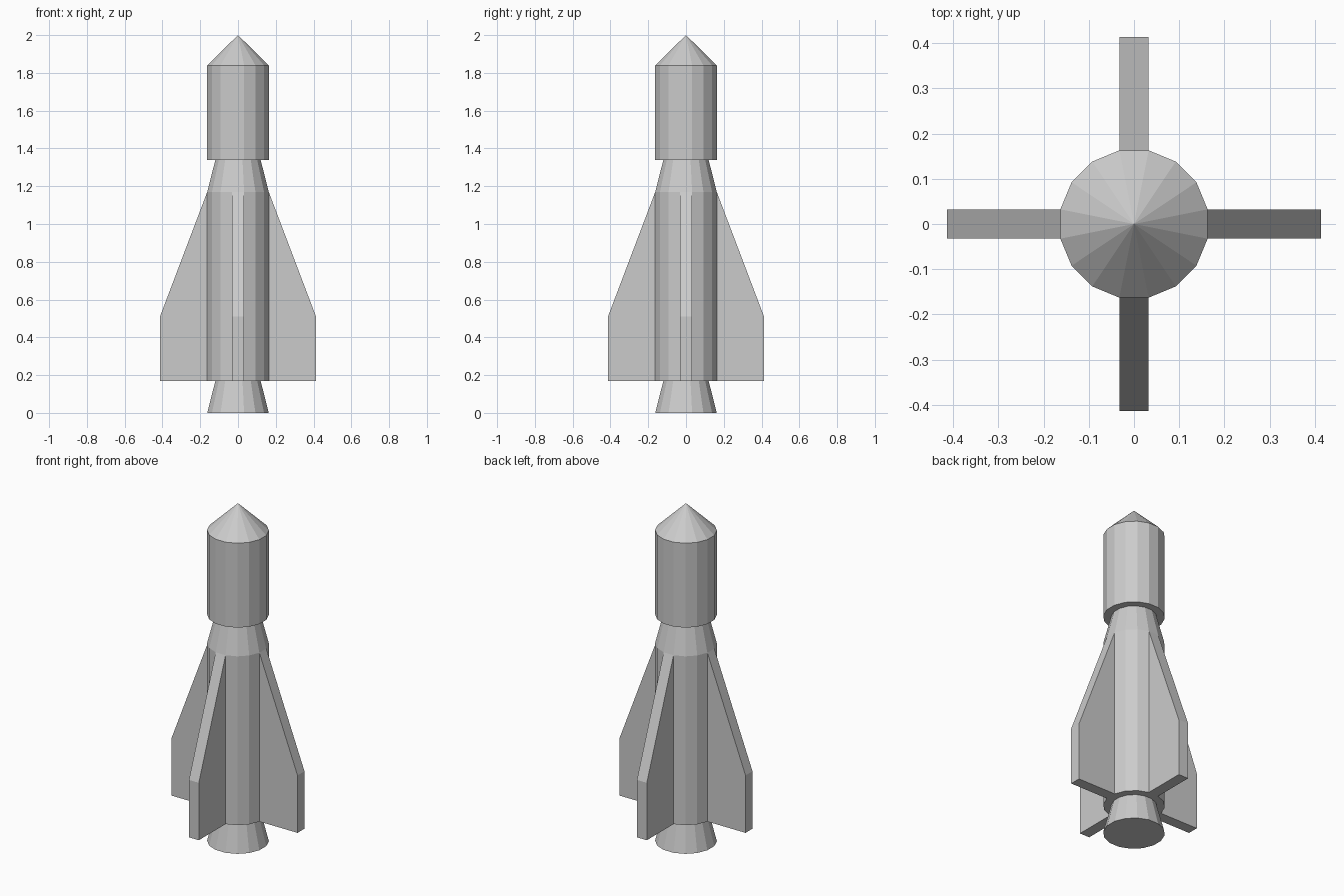
import bpy
import bmesh
from math import pi, cos, sin
from mathutils import Matrix

cube = bpy.data.objects.get("Cube")
if cube:
    bpy.data.objects.remove(cube, do_unlink=True)

SIDES = 16
RADIUS = 0.166
NECK = 0.122
HALF_STEP = pi / SIDES
FACET = RADIUS * cos(HALF_STEP)        # distance from axis to a flat side
FIN_HALF = RADIUS * sin(HALF_STEP)     # a fin is as thick as one flat side

grey = bpy.data.materials.new("light grey")
grey.use_nodes = True
colour = (0.6, 0.6, 0.6, 1)
grey.diffuse_color = colour
grey.node_tree.nodes["Principled BSDF"].inputs["Base Color"].default_value = colour


def finish(name, bm):
    bmesh.ops.recalc_face_normals(bm, faces=bm.faces)
    mesh = bpy.data.meshes.new(name)
    bm.to_mesh(mesh)
    bm.free()
    mesh.materials.append(grey)
    obj = bpy.data.objects.new(name, mesh)
    bpy.context.collection.objects.link(obj)
    return obj


def lathe(name, profile):
    """Faceted solid from (radius, height) rings; flat sides face the axes."""
    bm = bmesh.new()
    rings = []
    for r, z in profile:
        if r == 0:
            rings.append([bm.verts.new((0, 0, z))] * SIDES)
            continue
        angles = [HALF_STEP * (2 * i + 1) for i in range(SIDES)]
        rings.append([bm.verts.new((r * cos(a), r * sin(a), z)) for a in angles])
    for low, high in zip(rings, rings[1:]):
        for i in range(SIDES):
            j = (i + 1) % SIDES
            corners = [low[i], low[j], high[j], high[i]]
            bm.faces.new(list(dict.fromkeys(corners)))
    for ring, (r, z) in ((rings[0], profile[0]), (rings[-1], profile[-1])):
        if r > 0:
            bm.faces.new(ring)
    return finish(name, bm)


def fin(name, angle):
    """Swept plate standing on one flat side of the lower body."""
    outline = [(FACET - 0.005, 0.17), (0.413, 0.17), (0.413, 0.51),
               (FACET, 1.17), (FACET - 0.005, 1.17)]
    bm = bmesh.new()
    face = bm.faces.new([bm.verts.new((x, -FIN_HALF, z)) for x, z in outline])
    extruded = bmesh.ops.extrude_face_region(bm, geom=[face])["geom"]
    moved = [v for v in extruded if isinstance(v, bmesh.types.BMVert)]
    bmesh.ops.translate(bm, verts=moved, vec=(0, 2 * FIN_HALF, 0))
    bmesh.ops.rotate(bm, verts=bm.verts, matrix=Matrix.Rotation(angle, 3, "Z"))
    return finish(name, bm)


# Flared engine nozzle
lathe("nozzle", [(RADIUS, 0), (NECK, 0.17)])
# Lower body with tapered shoulder
lathe("lower_body", [(RADIUS, 0.17), (RADIUS, 1.17), (NECK, 1.34)])
# Upper body and pointed nose
lathe("upper_body", [(RADIUS, 1.34), (RADIUS, 1.84), (0, 2)])

# Four fins
for i, side in enumerate(("left", "back", "right", "front")):
    fin(side + "_fin", i * pi / 2)
